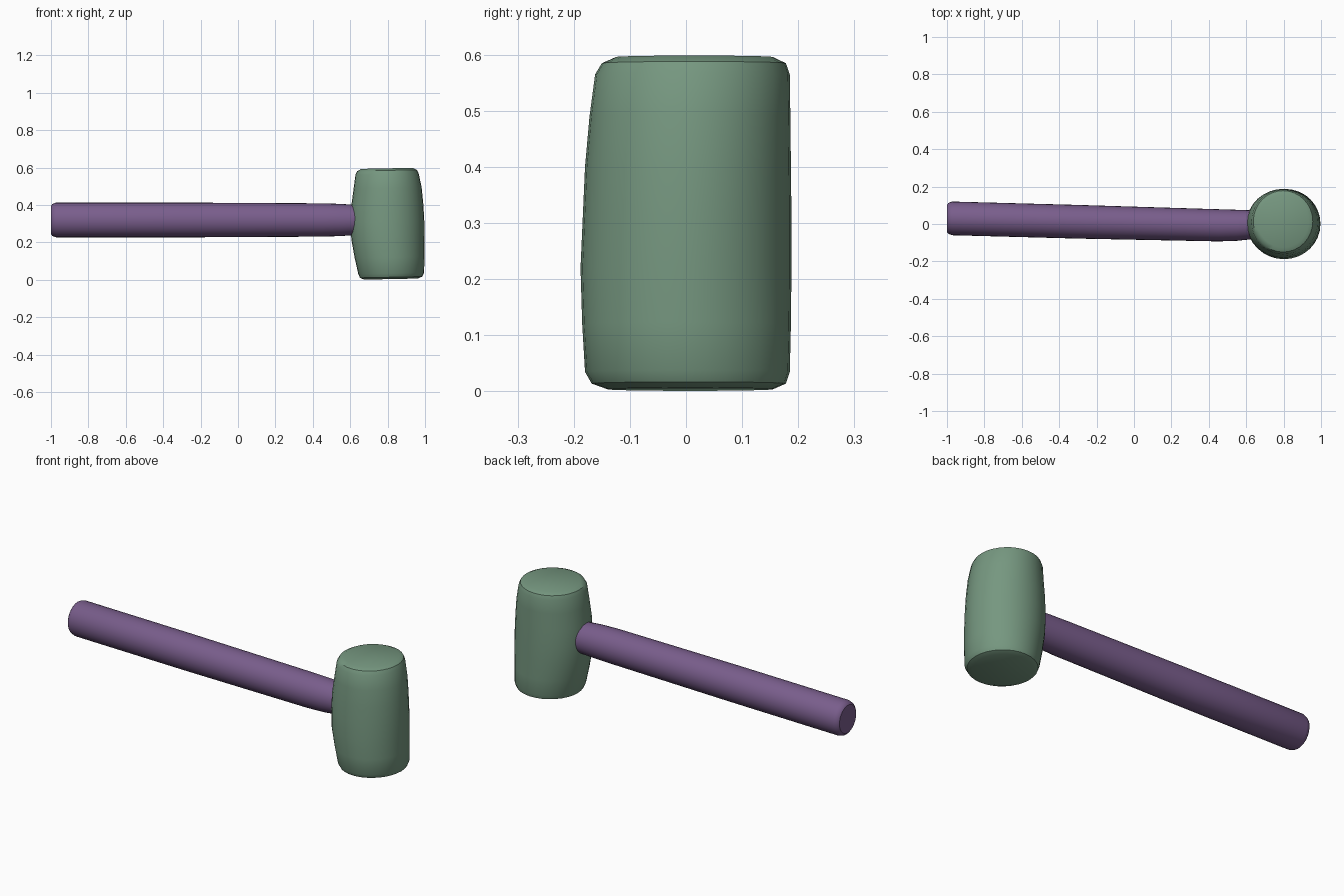
import bpy, bmesh, math
from mathutils import Vector

old = bpy.data.objects.get("Cube")
if old:
    bpy.data.objects.remove(old)


def material(name, rgb):
    m = bpy.data.materials.new(name)
    m.use_nodes = True
    m.diffuse_color = (*rgb, 1)
    bsdf = m.node_tree.nodes["Principled BSDF"]
    bsdf.inputs["Base Color"].default_value = (*rgb, 1)
    bsdf.inputs["Roughness"].default_value = 0.7
    return m


def loft(name, rings, u, v, mat, sides):
    """Skin elliptical rings of (centre, radius along u, radius along v), capped."""
    bm = bmesh.new()
    loops = []
    for centre, ru, rv in rings:
        angles = [2 * math.pi * i / sides for i in range(sides)]
        loops.append([bm.verts.new(Vector(centre) + u * ru * math.cos(a) + v * rv * math.sin(a))
                      for a in angles])
    for a, b in zip(loops, loops[1:]):
        for i in range(sides):
            j = (i + 1) % sides
            bm.faces.new((a[i], a[j], b[j], b[i]))
    bm.faces.new(loops[0][::-1])
    bm.faces.new(loops[-1])
    bmesh.ops.recalc_face_normals(bm, faces=bm.faces)
    mesh = bpy.data.meshes.new(name)
    bm.to_mesh(mesh)
    bm.free()
    mesh.materials.append(mat)
    obj = bpy.data.objects.new(name, mesh)
    bpy.context.collection.objects.link(obj)
    bpy.ops.object.select_all(action='DESELECT')
    obj.select_set(True)
    bpy.context.view_layer.objects.active = obj
    bpy.ops.object.shade_smooth_by_angle(angle=math.radians(35))
    return obj


green = material("muted green", (0.18, 0.31, 0.215))
purple = material("muted purple", (0.19, 0.11, 0.26))

# Mallet head: barrel outline as (z, x min, x max, y min, y max)
outline = [
    (0.004, 0.675, 0.96, -0.14, 0.155),
    (0.014, 0.652, 0.985, -0.168, 0.178),
    (0.035, 0.643, 0.995, -0.18, 0.185),
    (0.12, 0.624, 0.997, -0.185, 0.187),
    (0.22, 0.606, 0.997, -0.188, 0.188),
    (0.31, 0.602, 0.996, -0.184, 0.188),
    (0.40, 0.606, 0.991, -0.180, 0.187),
    (0.49, 0.618, 0.982, -0.172, 0.186),
    (0.565, 0.628, 0.966, -0.162, 0.185),
    (0.585, 0.638, 0.956, -0.150, 0.178),
    (0.596, 0.660, 0.935, -0.125, 0.155),
]
head_rings = [(((x0 + x1) / 2, (y0 + y1) / 2, z), (x1 - x0) / 2, (y1 - y0) / 2)
              for z, x0, x1, y0, y1 in outline]
slant = Vector((1, 0, 0.02))
loft("mallet_head", head_rings, slant, Vector((0, 1, 0)), green, 32)

# Handle: (x, y centre, radius), gently rounded at the grip end
path = [(-1.0, 0.03, 0.072), (-0.992, 0.03, 0.083), (-0.972, 0.03, 0.09),
        (-0.3, 0.012, 0.09), (0.45, -0.007, 0.086), (0.55, -0.007, 0.083),
        (0.66, -0.003, 0.075)]
handle_rings = [((x, y, 0.32), r, r + 0.003) for x, y, r in path]
loft("handle", handle_rings, Vector((0, 1, 0)), Vector((0, 0, 1)), purple, 28)
